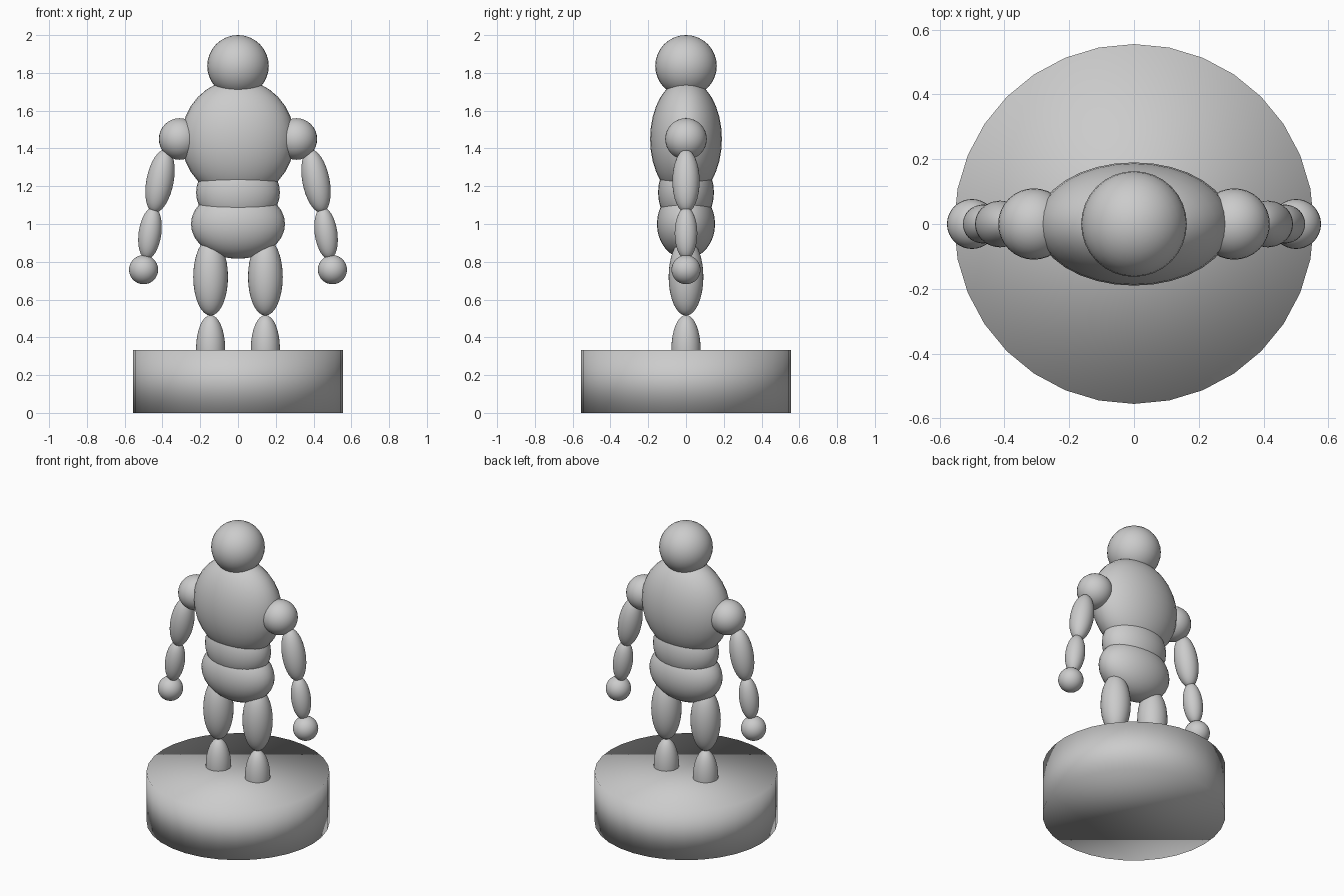
import bpy
from math import radians

if "Cube" in bpy.data.objects:
    bpy.data.objects.remove(bpy.data.objects["Cube"])


def smooth(obj):
    for p in obj.data.polygons:
        p.use_smooth = True


def ellipsoid(name, loc, radii, tilt=0.0):
    bpy.ops.mesh.primitive_uv_sphere_add(segments=32, ring_count=16, radius=1, location=loc,
                                         rotation=(0, radians(tilt), 0))
    obj = bpy.context.object
    obj.name = name
    obj.scale = radii
    smooth(obj)
    return obj


# round pedestal, softly shaded over its rim
bpy.ops.mesh.primitive_cylinder_add(vertices=32, radius=0.555, depth=0.333,
                                    location=(0, 0, 0.1665))
pedestal = bpy.context.object
pedestal.name = "pedestal"
smooth(pedestal)

# head and body
ellipsoid("head", (0, 0, 1.837), (0.163, 0.163, 0.163))
ellipsoid("chest", (0, 0, 1.45), (0.30, 0.19, 0.315))
ellipsoid("waist", (0, 0, 1.167), (0.222, 0.148, 0.19))
ellipsoid("hips", (0, 0, 1.0), (0.249, 0.154, 0.184))

# limbs: name, x, z, radius, half length, tilt
limbs = [
    ("shoulder", 0.309, 1.45, 0.11, 0.11, 0),
    ("upper_arm", 0.413, 1.227, 0.072, 0.17, -11),
    ("forearm", 0.466, 0.951, 0.06, 0.138, -8),
    ("hand", 0.5, 0.758, 0.077, 0.077, 0),
    ("thigh", 0.145, 0.72, 0.092, 0.205, 0),
    ("shin", 0.145, 0.34, 0.077, 0.178, 0),
]
for side, s in (("left", 1), ("right", -1)):
    for name, x, z, r, h, tilt in limbs:
        ellipsoid(f"{side}_{name}", (s * x, 0, z), (r, r, h), s * tilt)
